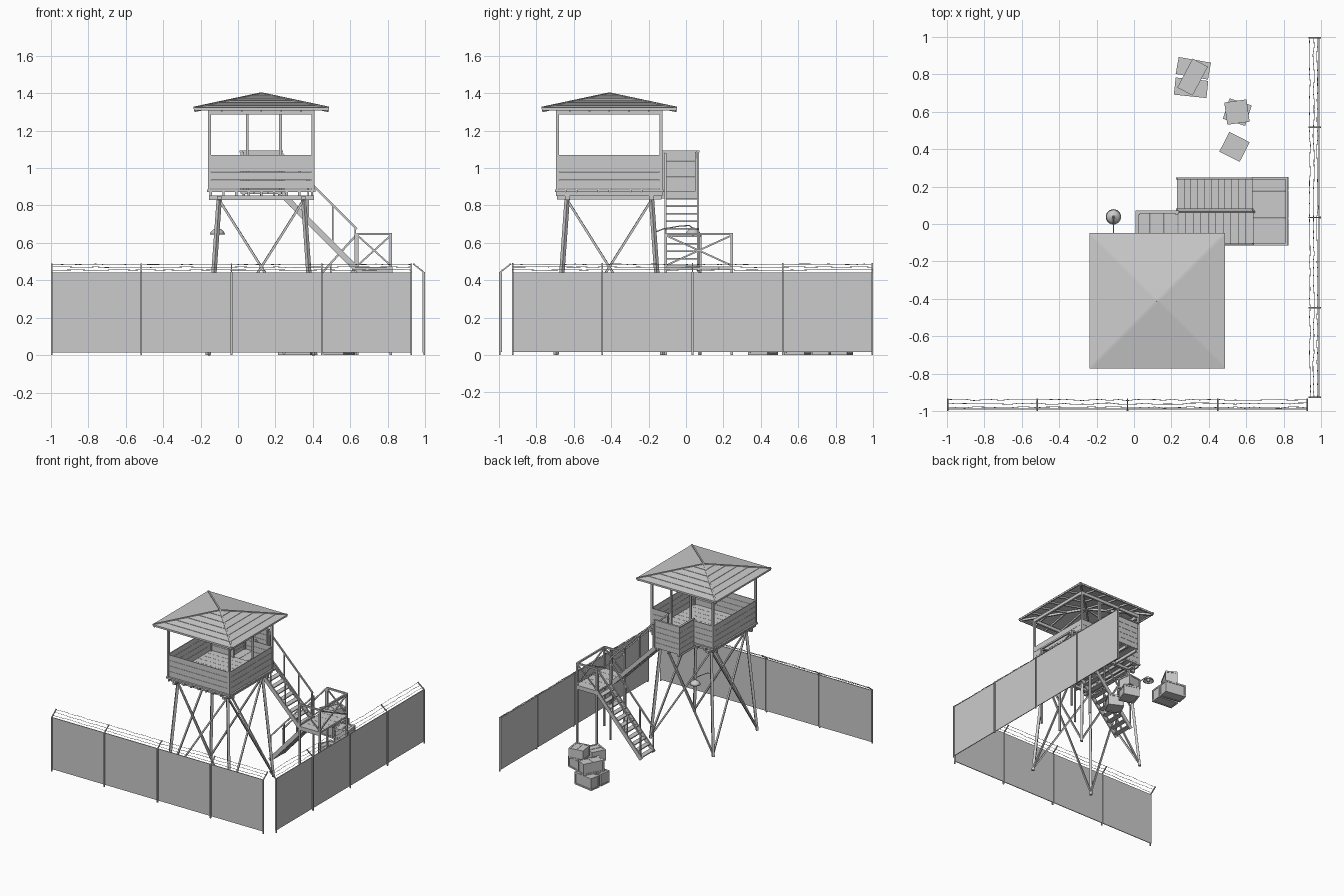
import bpy, bmesh, math, random
from mathutils import Matrix, Vector

if "Cube" in bpy.data.objects:
    bpy.data.objects.remove(bpy.data.objects["Cube"])

random.seed(4)
CX, CY = 0.125, -0.41          # tower axis


def make(name, bm, smooth=False):
    me = bpy.data.meshes.new(name)
    bmesh.ops.recalc_face_normals(bm, faces=bm.faces)
    bm.to_mesh(me)
    bm.free()
    ob = bpy.data.objects.new(name, me)
    bpy.context.collection.objects.link(ob)
    if smooth:
        for p in me.polygons:
            p.use_smooth = True
    return ob


def box(bm, lo, hi, mat=Matrix()):
    lo, hi = Vector(lo), Vector(hi)
    m = mat @ Matrix.Translation((lo + hi) / 2) @ Matrix.Diagonal((*(hi - lo), 1))
    bmesh.ops.create_cube(bm, size=1, matrix=m)


def beam(bm, a, b, w, h=None):
    """Rectangular bar from a to b, width w (sideways) and height h."""
    a, b = Vector(a), Vector(b)
    z = (b - a).normalized()
    x = Vector((0, 0, 1)).cross(z)
    x = x.normalized() if x.length > 1e-4 else Vector((1, 0, 0))
    rot = Matrix((x, z.cross(x), z)).transposed().to_4x4()
    m = Matrix.Translation((a + b) / 2) @ rot @ Matrix.Diagonal((w, h or w, (b - a).length, 1))
    bmesh.ops.create_cube(bm, size=1, matrix=m)


def tube(name, pts, r, res=0):
    cu = bpy.data.curves.new(name, 'CURVE')
    cu.dimensions, cu.bevel_depth, cu.bevel_resolution = '3D', r, res
    sp = cu.splines.new('POLY')
    sp.points.add(len(pts) - 1)
    for p, q in zip(sp.points, pts):
        p.co = (*q, 1)
    bpy.context.collection.objects.link(bpy.data.objects.new(name, cu))


# ---- fences: built along local x, mirrored over x = -y for the second one
def fence(name, f):
    panels, posts = bmesh.new(), bmesh.new()
    for i in range(4):
        s = -1 + i * 0.4825
        c, d = f(s + 0.003, -0.991, 0.015), f(s + 0.4795, -0.985, 0.44)
        box(panels, [min(p) for p in zip(c, d)], [max(p) for p in zip(c, d)])
    for i in range(5):
        s = min(max(-1 + i * 0.4825, -0.996), 0.926)
        beam(posts, f(s, -0.9955, 0), f(s, -0.9955, 0.443), 0.009)
        beam(posts, f(s, -0.9955, 0.44), f(s, -0.936, 0.488), 0.007)
    make(name + "_panels", panels)
    make(name + "_posts", posts)
    for k, (y, z) in enumerate([(-0.98, 0.455), (-0.96, 0.470), (-0.94, 0.485)]):
        tube(f"{name}_wire_{k}", [f(-1 + 1.93 * j / 40, y + random.uniform(-.004, .004),
                                    z + random.uniform(-.002, .002)) for j in range(41)], 0.0016)


fence("front_fence", lambda s, y, z: (s, y, z))
fence("right_fence", lambda s, y, z: (-y, -s, z))

# ---- tower legs with cross braces
legs, braces = bmesh.new(), bmesh.new()
corner = [(-1, -1), (1, -1), (1, 1), (-1, 1)]
for i in range(4):
    (ax, ay), (bx, by) = corner[i], corner[(i + 1) % 4]
    P = lambda x, y, r, z: (CX + x * r, CY + y * r, z)
    beam(legs, P(ax, ay, .285, 0), P(ax, ay, .225, .84), 0.02)
    beam(braces, P(ax, ay, .283, .02), P(bx, by, .226, .83), 0.012)
    beam(braces, P(bx, by, .283, .02), P(ax, ay, .226, .83), 0.012)
make("tower_legs", legs)
make("tower_cross_braces", braces)

# ---- floor frame
fl = bmesh.new()
for s in (-1, 1):
    box(fl, (CX - .28, CY + s * .225 - .012, .83), (CX + .28, CY + s * .225 + .012, .852))
    box(fl, (CX + s * .225 - .012, CY - .28, .832), (CX + s * .225 + .012, CY + .28, .85))
for i in range(9):
    x = CX - .27 + i * .0675
    box(fl, (x - .006, CY - .285, .85), (x + .006, CY + .285, .872))
make("floor_joists", fl)
fl = bmesh.new()
for i in range(10):
    y = CY - .29 + i * .058
    box(fl, (CX - .29, y, .872), (CX + .29, y + .0565, .885))
make("cabin_floor", fl)

# ---- cabin posts, top plates, door posts
po = bmesh.new()
for x, y in corner:
    px, py = CX + x * .277, CY + y * .277
    box(po, (px - .008, py - .008, .88), (px + .008, py + .008, 1.31))
for s in (-1, 1):
    box(po, (CX - .285, CY + s * .277 - .008, 1.285), (CX + .285, CY + s * .277 + .008, 1.31))
    box(po, (CX + s * .277 - .008, CY - .285, 1.285), (CX + s * .277 + .008, CY + .285, 1.31))
for x in (.05, .227):
    box(po, (x - .007, CY + .27, .88), (x + .007, CY + .284, 1.29))
make("cabin_posts", po)

# ---- cabin plank walls (door opening at the back)
wa = bmesh.new()
for k in range(4):
    z0, z1 = .89 + k * .045, .9335 + k * .045
    for x in (CX - .283, CX + .277):
        box(wa, (x, CY - .28, z0), (x + .006, CY + .28, z1))
    box(wa, (CX - .28, CY - .283, z0), (CX + .28, CY - .277, z1))
    box(wa, (CX - .28, CY + .277, z0), (.05, CY + .283, z1))
    box(wa, (.227, CY + .277, z0), (CX + .28, CY + .283, z1))
make("cabin_walls", wa)

# ---- roof: overlapping plank rows, hip caps, rafters
ro, N = bmesh.new(), 6
slope = lambda r: 1.398 - (r / .362) * .078
for i in range(N):
    r0, r1 = .362 * (1 - i / N), max(.362 * (1 - (i + 1) / N) - .006, .002)
    prof = [(r0, slope(r0) + .003), (r1, slope(r1)), (r1, slope(r1) - .004), (r0, slope(r0) - .004)]
    rings = [[ro.verts.new((CX + x * r, CY + y * r, z)) for x, y in corner] for r, z in prof]
    for a, b in zip(rings, rings[1:] + rings[:1]):
        for j in range(4):
            ro.faces.new((a[j], a[(j + 1) % 4], b[(j + 1) % 4], b[j]))
make("roof_plank_rows", ro)
ra = bmesh.new()
for i in range(4):
    (x, y), (x2, y2) = corner[i], corner[(i + 1) % 4]
    beam(ra, (CX + x * .358, CY + y * .358, 1.324), (CX, CY, 1.400), .012, .007)
    beam(ra, (CX + x * .355, CY + y * .355, 1.308), (CX, CY, 1.382), .012, .016)
    beam(ra, (CX + x * .357, CY + y * .357, 1.315), (CX + x2 * .357, CY + y2 * .357, 1.315), .008, .014)
    dx, dy = x2 - x, y2 - y
    for t in (.2, .35, .5, .65, .8):
        e = Vector((x + dx * t, y + dy * t))
        n = Vector((x + dx * .5, y + dy * .5))
        k = abs(t - .5) * 2
        q = e - n * (1 - k)
        if t == .5:
            q = Vector((0, 0))
        beam(ra, (CX + e.x * .352, CY + e.y * .352, 1.309), (CX + q.x * .352, CY + q.y * .352,
             slope(k * .352) - .014), .009, .013)
make("roof_rafters_and_hips", ra)

# ---- top platform with plank walls on two sides
tp = bmesh.new()
for i in range(3):
    box(tp, (.015 + i * .0735, -.125, .862), (.086 + i * .0735, .065, .875))
for x in (.03, .125, .22):
    box(tp, (x - .007, -.2, .838), (x + .007, .06, .862))
for k in range(5):
    z0, z1 = .863 + k * .044, .9055 + k * .044
    box(tp, (.02, .06, z0), (.235, .066, z1))
    box(tp, (.014, -.125, z0), (.02, .066, z1))
box(tp, (.008, .055, 1.083), (.24, .071, 1.093))
box(tp, (.008, -.125, 1.083), (.024, .07, 1.093))
for x, y in ((.026, .054), (.229, .054), (.026, -.119)):
    box(tp, (x - .006, y - .006, .86), (x + .006, y + .006, 1.085))
make("top_platform", tp)


# ---- stair flights in the xz plane between y0 and y1
def flight(name, top, bot, y0, y1, n, rise):
    st, ra = bmesh.new(), bmesh.new()
    t, b = Vector((top[0], 0, top[1])), Vector((bot[0], 0, bot[1]))
    for y in (y0 + .006, y1 - .006):
        o = Vector((0, y, 0))
        beam(st, t + o, b + o, .01, .032)
        up = Vector((0, y, rise))
        beam(ra, t + up, b + up, .011)
        for f in (.02, .35, .68, .98):
            p = t.lerp(b, f)
            beam(ra, p + o, p + up, .009)
    for i in range(n):
        p = t.lerp(b, (i + .6) / n)
        box(st, (p.x - .02, y0 + .008, p.z - .004), (p.x + .02, y1 - .008, p.z + .004))
    make(name + "_steps", st)
    make(name + "_handrails", ra)


flight("upper_stair", (.235, .86), (.635, .458), -.115, .07, 10, .215)
flight("lower_stair", (.635, .455), (.235, .012), .072, .25, 11, .19)

# ---- landing with legs and crossed railings
la = bmesh.new()
X0, X1, Y0, Y1 = .638, .817, -.108, .245
for i in range(5):
    y = -.115 + i * .0735
    box(la, (.63, y, .457), (.825, y + .072, .47))
for y in (Y0, .07, Y1):
    box(la, (.63, y - .006, .437), (.825, y + .006, .457))
make("landing_floor", la)
la = bmesh.new()
for x in (X0, X1):
    for y in (Y0, Y1):
        box(la, (x - .007, y - .007, 0), (x + .007, y + .007, .65))
box(la, (X0 - .006, .063, 0), (X0 + .006, .075, .65))
for (ax, ay), (bx, by) in (((X0, Y0), (X1, Y0)), ((X0, Y1), (X1, Y1)), ((X1, Y0), (X1, Y1))):
    beam(la, (ax, ay, .647), (bx, by, .647), .013)
    beam(la, (ax, ay, .478), (bx, by, .64), .009)
    beam(la, (ax, ay, .64), (bx, by, .478), .009)
make("landing_legs_and_rails", la)


# ---- crates: core box with edge battens
def crate(name, x, y, z, sx, sy, h, deg):
    bm = bmesh.new()
    m = Matrix.Translation((x, y, z)) @ Matrix.Rotation(math.radians(deg), 4, 'Z')
    a, b, t = sx / 2, sy / 2, .012
    box(bm, (-a + .004, -b + .004, .003), (a - .004, b - .004, h - .003), m)
    for s in (-1, 1):
        xs, ys = sorted((s * a, s * (a - t))), sorted((s * b, s * (b - t)))
        box(bm, (xs[0], -b, h - t), (xs[1], b, h), m)
        box(bm, (xs[0], -b, 0), (xs[1], b, t), m)
        box(bm, (-a + t, ys[0], h - t), (a - t, ys[1], h), m)
        box(bm, (-a + t, ys[0], 0), (a - t, ys[1], t), m)
        for q in (-1, 1):
            us = sorted((q * b, q * (b - t)))
            box(bm, (xs[0], us[0], t), (xs[1], us[1], h - t), m)
    box(bm, (-.006, -b + t, h - .006), (.006, b - t, h), m)
    make(name, bm)


crate("long_crate_a", .317, .832, 0, .175, .092, .1, -10)
crate("long_crate_b", .305, .728, 0, .175, .092, .1, -6)
crate("long_crate_top", .313, .785, .1, .175, .092, .095, 62)
crate("square_crate_low", .552, .598, 0, .125, .115, .085, -18)
crate("square_crate_high", .55, .598, .085, .12, .12, .085, 8)
crate("square_crate_single", .537, .412, 0, .122, .118, .09, -27)

# ---- lamp on a bent arm from the rear left leg
LX, LY = -.11, .038
tube("lamp_arm", [(LX, -.17, .655), (LX, -.12, .675), (LX, -.03, .69), (LX, .02, .692), (LX, LY, .675)], .003, 2)
bm = bmesh.new()
prof = [bm.verts.new((LX + r, LY, z)) for r, z in
        ((.006, .682), (.01, .676), (.022, .671), (.034, .66), (.041, .645), (.037, .646), (.02, .664), (.004, .668))]
edges = [bm.edges.new(p) for p in zip(prof, prof[1:])]
bmesh.ops.spin(bm, geom=prof + edges, cent=(LX, LY, 0), axis=(0, 0, 1), angle=math.tau, steps=24)
bmesh.ops.remove_doubles(bm, verts=bm.verts, dist=1e-5)
make("lamp_shade", bm, True)
bm = bmesh.new()
bmesh.ops.create_uvsphere(bm, u_segments=16, v_segments=10, radius=.013,
                          matrix=Matrix.Translation((LX, LY, .653)))
make("lamp_bulb", bm, True)
